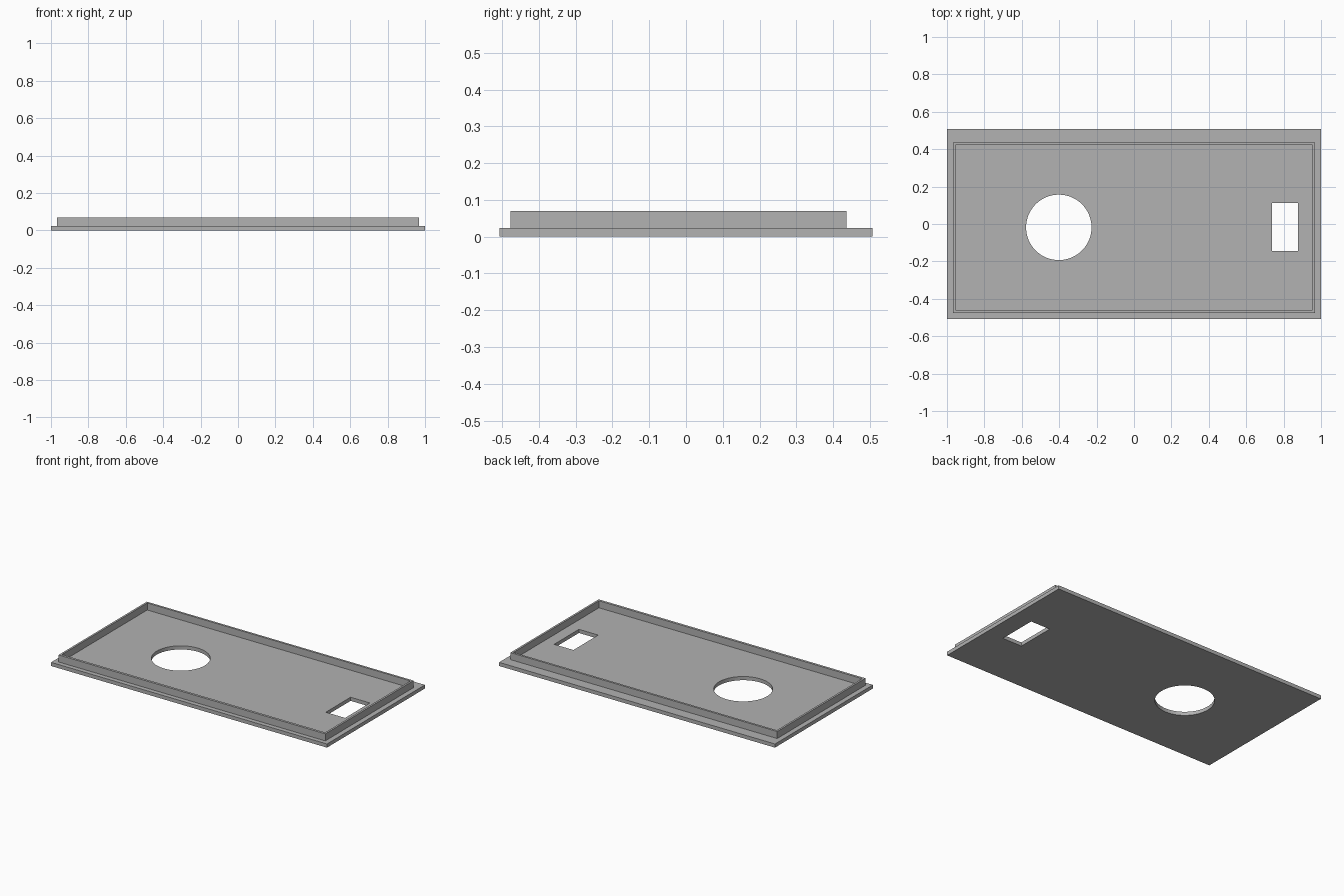
import bpy, bmesh
from math import cos, sin, tau

if "Cube" in bpy.data.objects:
    bpy.data.objects.remove(bpy.data.objects["Cube"], do_unlink=True)

# One grey for the whole panel
grey = bpy.data.materials.new("plain_grey")
grey.use_nodes = True
grey.diffuse_color = (0.445, 0.445, 0.445, 1)
grey.node_tree.nodes["Principled BSDF"].inputs["Base Color"].default_value = grey.diffuse_color


def rect(x0, x1, y0, y1):
    return [(x0, y0), (x1, y0), (x1, y1), (x0, y1)]


def circle(cx, cy, r, n=64):
    return [(cx + r * cos(tau * i / n), cy + r * sin(tau * i / n)) for i in range(n)]


def slab(name, loops, z0, z1):
    """Extrude a flat outline; loops after the first become holes."""
    curve = bpy.data.curves.new(name, "CURVE")
    curve.dimensions = "2D"
    curve.fill_mode = "BOTH"
    curve.extrude = (z1 - z0) / 2
    for loop in loops:
        spline = curve.splines.new("POLY")
        spline.points.add(len(loop) - 1)
        for point, (x, y) in zip(spline.points, loop):
            point.co = (x, y, 0, 1)
        spline.use_cyclic_u = True
    temp = bpy.data.objects.new(name + "_outline", curve)
    bpy.context.collection.objects.link(temp)
    bpy.context.view_layer.update()
    mesh = bpy.data.meshes.new_from_object(temp.evaluated_get(bpy.context.evaluated_depsgraph_get()))
    bpy.data.objects.remove(temp, do_unlink=True)

    # Weld the caps to the walls and face everything outwards
    bm = bmesh.new()
    bm.from_mesh(mesh)
    bmesh.ops.remove_doubles(bm, verts=bm.verts, dist=0.0001)
    bmesh.ops.translate(bm, verts=bm.verts, vec=(0, 0, (z0 + z1) / 2))
    bmesh.ops.recalc_face_normals(bm, faces=bm.faces)
    for face in bm.faces:
        face.smooth = False
    bm.to_mesh(mesh)
    bm.free()
    mesh.materials.clear()
    mesh.materials.append(grey)
    mesh.name = name
    obj = bpy.data.objects.new(name, mesh)
    bpy.context.collection.objects.link(obj)
    return obj


# Base plate with a round opening and a rectangular slot
slab("base_plate", [rect(-1, 1, -0.507, 0.507),
                    circle(-0.402, -0.018, 0.175),
                    rect(0.738, 0.878, -0.145, 0.112)], 0, 0.024)

# Thin raised rim, set slightly towards the front
slab("raised_rim", [rect(-0.967, 0.967, -0.477, 0.437),
                    rect(-0.954, 0.954, -0.461, 0.423)], 0.024, 0.07)
